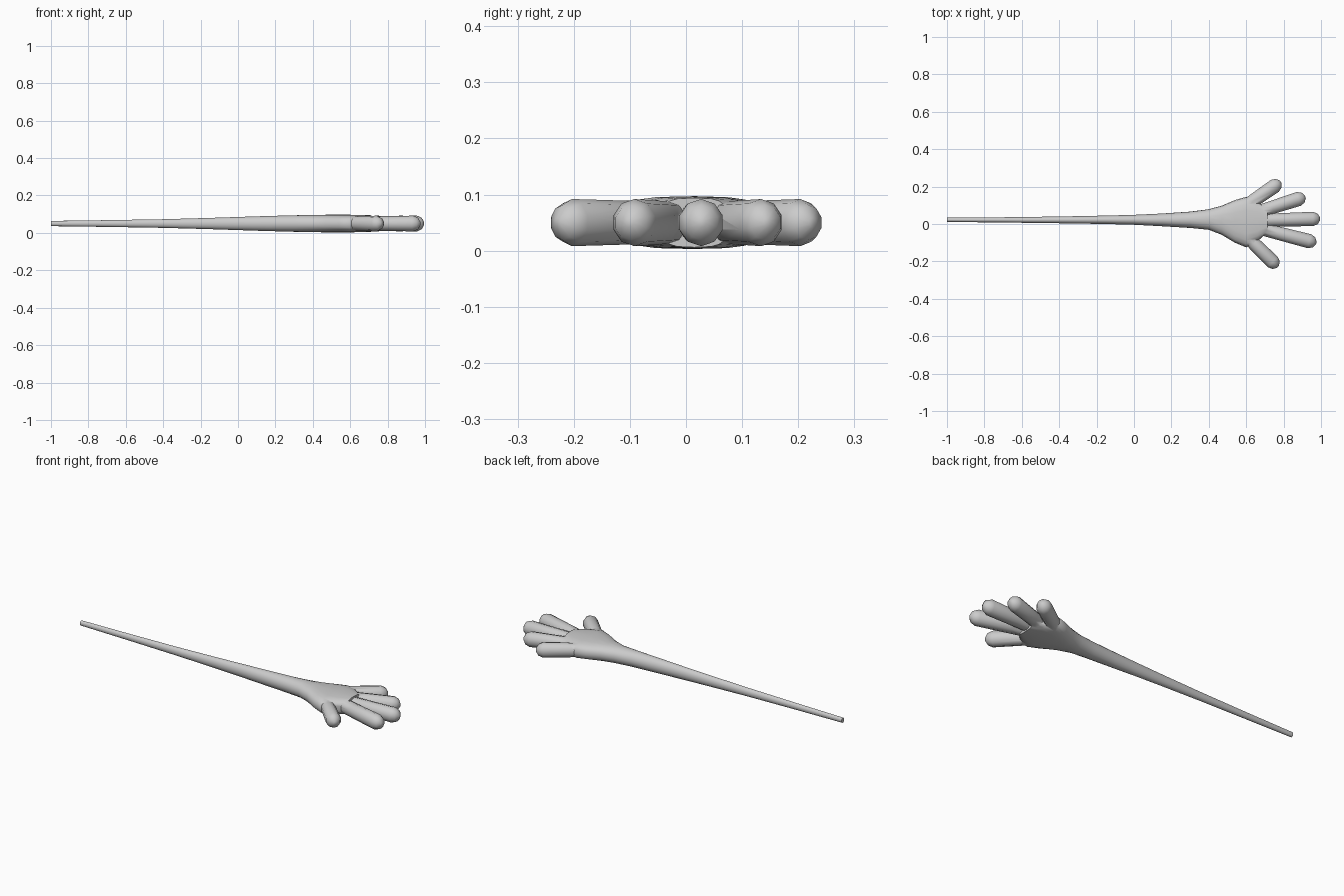
import bpy, bmesh, math
from mathutils import Vector

if "Cube" in bpy.data.objects:
    bpy.data.objects.remove(bpy.data.objects["Cube"])

ZC = 0.05


def loft(name, rings):
    """Skin a list of equal-length point rings and cap both ends."""
    bm = bmesh.new()
    loops = [[bm.verts.new(p) for p in r] for r in rings]
    n = len(loops[0])
    for a, b in zip(loops, loops[1:]):
        for i in range(n):
            j = (i + 1) % n
            bm.faces.new((a[i], a[j], b[j], b[i]))
    bm.faces.new(loops[0])
    bm.faces.new(loops[-1])
    bmesh.ops.recalc_face_normals(bm, faces=bm.faces)
    me = bpy.data.meshes.new(name)
    bm.to_mesh(me)
    bm.free()
    ob = bpy.data.objects.new(name, me)
    bpy.context.collection.objects.link(ob)
    return ob


def spow(v, e):
    return math.copysign(abs(v) ** e, v)


def section(x, lo, hi, rz, e, n=20):
    """Rounded cross-section across the arm or palm."""
    pts = []
    for i in range(n):
        a = 2 * math.pi * i / n
        pts.append((x, (lo + hi) / 2 + (hi - lo) / 2 * spow(math.cos(a), e),
                    ZC + rz * spow(math.sin(a), e)))
    return pts


def finger(name, start, end, r=0.042, tip=0.038, n=10):
    """Round finger with a faceted domed tip."""
    s, t = Vector((*start, ZC)), Vector((*end, ZC))
    d = (t - s).normalized()
    side = Vector((-d.y, d.x, 0))
    up = Vector((0, 0, 1))
    rings = []
    for c, k in ((s, 0.85), (s.lerp(t, 0.5), 0.93), (t, 1.0),
                 (t + d * tip * 0.65, 0.74), (t + d * tip, 0.2)):
        rings.append([c + (side * math.cos(a) * 0.96 + up * math.sin(a)) * r * k
                      for a in (2 * math.pi * (i + 0.5) / n for i in range(n))])
    return loft(name, rings)


# Stretchy arm flaring into the flat palm: x, y low, y high, half height, squareness
profile = [
    (-1.0, 0.011, 0.034, 0.014, 1), (-0.7, 0.008, 0.036, 0.018, 1),
    (-0.4, 0.004, 0.040, 0.023, 1), (-0.15, 0.000, 0.045, 0.030, 1),
    (0.0, -0.004, 0.049, 0.035, 1), (0.15, -0.012, 0.056, 0.040, 1),
    (0.3, -0.021, 0.066, 0.044, 1), (0.4, -0.031, 0.079, 0.046, 0.95),
    (0.47, -0.058, 0.098, 0.047, 0.85), (0.54, -0.100, 0.128, 0.047, 0.75),
    (0.60, -0.125, 0.145, 0.047, 0.65), (0.66, -0.092, 0.120, 0.046, 0.6),
    (0.715, -0.045, 0.075, 0.044, 0.6),
]
hand = loft("sticky_hand", [section(*p) for p in profile])

# Five spread fingers merged into the palm
ends = [((0.52, 0.043), (0.753, 0.204)), ((0.60, 0.045), (0.880, 0.134)),
        ((0.62, 0.018), (0.957, 0.027)), ((0.60, -0.005), (0.938, -0.092)),
        ((0.54, -0.005), (0.742, -0.203))]
fingers = [finger(f"finger_{i + 1}", a, b) for i, (a, b) in enumerate(ends)]
for f in fingers:
    m = hand.modifiers.new(f.name, 'BOOLEAN')
    m.operation = 'UNION'
    m.solver = 'EXACT'
    m.object = f

bpy.context.view_layer.objects.active = hand
hand.select_set(True)
for m in list(hand.modifiers):
    bpy.ops.object.modifier_apply(modifier=m.name)
for f in fingers:
    bpy.data.objects.remove(f)
bpy.ops.object.shade_smooth_by_angle(angle=math.radians(50))
